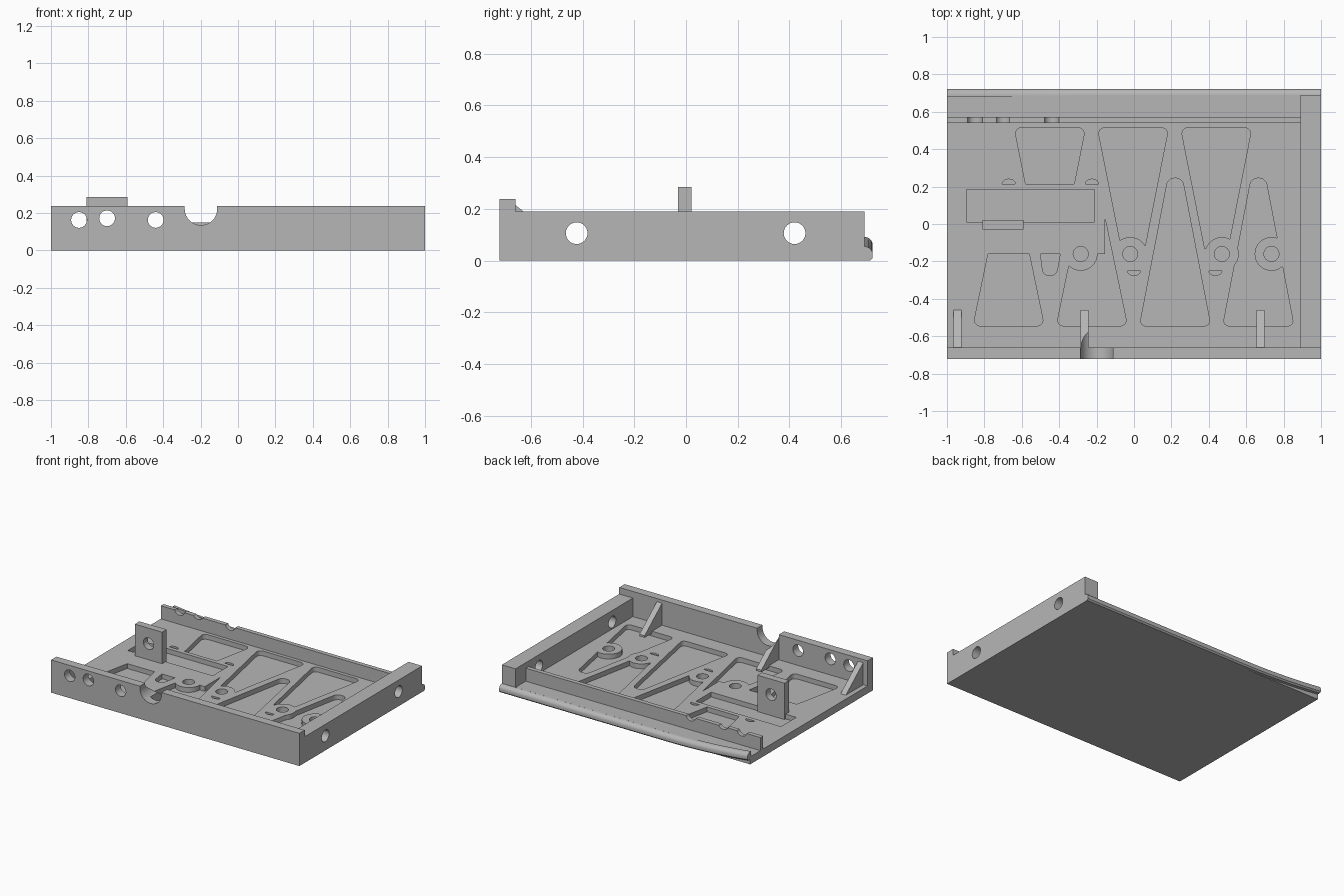
import bpy, bmesh, math
from mathutils import Matrix, Vector

if "Cube" in bpy.data.objects:
    bpy.data.objects.remove(bpy.data.objects["Cube"], do_unlink=True)

FLOOR = 0.055      # top of the base plate
POCKET = 0.02      # bottom of the lightening pockets

grey = bpy.data.materials.new("plain grey")
grey.use_nodes = True
grey.diffuse_color = (0.47, 0.47, 0.47, 1)
grey.node_tree.nodes["Principled BSDF"].inputs["Base Color"].default_value = (0.47, 0.47, 0.47, 1)


def make(name, bm):
    bmesh.ops.recalc_face_normals(bm, faces=bm.faces)
    mesh = bpy.data.meshes.new(name)
    bm.to_mesh(mesh)
    bm.free()
    mesh.materials.append(grey)
    obj = bpy.data.objects.new(name, mesh)
    bpy.context.collection.objects.link(obj)
    return obj


def box(name, x0, x1, y0, y1, z0, z1):
    bm = bmesh.new()
    size = Matrix.Diagonal((x1 - x0, y1 - y0, z1 - z0, 1))
    middle = Matrix.Translation(((x0 + x1) / 2, (y0 + y1) / 2, (z0 + z1) / 2))
    bmesh.ops.create_cube(bm, size=1, matrix=middle @ size)
    return make(name, bm)


def cylinder(name, centre, radius, depth, axis="Z"):
    bm = bmesh.new()
    turn = Matrix() if axis == "Z" else Matrix.Rotation(math.pi / 2, 4, "X" if axis == "Y" else "Y")
    bmesh.ops.create_cone(bm, cap_ends=True, segments=32, radius1=radius, radius2=radius,
                          depth=depth, matrix=Matrix.Translation(centre) @ turn)
    return make(name, bm)


def prism(name, points, z0, z1, rounded=(), radius=0.04):
    """Extrude an outline upward and round the chosen corners."""
    bm = bmesh.new()
    verts = [bm.verts.new((x, y, z0)) for x, y in points]
    face = bm.faces.new(verts)
    top = bmesh.ops.extrude_face_region(bm, geom=[face])["geom"]
    bmesh.ops.translate(bm, vec=(0, 0, z1 - z0), verts=[v for v in top if isinstance(v, bmesh.types.BMVert)])
    corners = [Vector((*points[i], 0)) for i in rounded]
    edges = [e for e in bm.edges if abs(e.verts[0].co.z - e.verts[1].co.z) > 0.001
             and any((e.verts[0].co.xy - c.xy).length < 1e-4 for c in corners)]
    if edges:
        bmesh.ops.bevel(bm, geom=edges, offset=radius, segments=6, profile=0.5, affect="EDGES")
    return make(name, bm)


def combine(obj, tool, operation="DIFFERENCE", keep=False):
    """Apply a boolean and, unless it is reused, remove the tool."""
    mod = obj.modifiers.new("boolean", "BOOLEAN")
    mod.operation, mod.object, mod.solver = operation, tool, "EXACT"
    bpy.context.view_layer.update()
    mesh = bpy.data.meshes.new_from_object(obj.evaluated_get(bpy.context.evaluated_depsgraph_get()))
    obj.modifiers.clear()
    obj.data = mesh
    if not keep:
        bpy.data.objects.remove(tool, do_unlink=True)


# Main slabs
plate = box("base_plate", -1, 1, -0.722, 0.69, 0, FLOOR)
front_wall = box("front_wall", -1, 1, -0.722, -0.66, 0, 0.238)
side_wall = box("left_wall", 0.89, 1, -0.66, 0.69, 0, 0.19)
rear_rail = box("rear_rail", -1, 0.89, 0.54, 0.572, 0.03, 0.15)
tab = box("upright_tab", -0.81, -0.59, -0.03, 0.022, 0.01, 0.285)


# Tapered pockets in the plate
def pocket(points, rounded=(), radius=0.04):
    combine(plate, prism("pocket_cutter", points, POCKET, 0.1, rounded, radius))


for x in (0.22, 0.665):        # pockets pointing to the back
    pocket([(x - 0.19, -0.545), (x + 0.19, -0.545), (x + 0.038, 0.245), (x - 0.038, 0.245)],
           (0, 1, 2, 3), 0.034)
for x in (-0.005, 0.44):       # pockets pointing to the front
    pocket([(x - 0.19, 0.515), (x - 0.062, -0.13), (x + 0.062, -0.13), (x + 0.19, 0.515)], (0, 3))
pocket([(-0.64, 0.515), (-0.58, 0.215), (-0.32, 0.215), (-0.26, 0.515)], (0, 3))
pocket([(-0.86, -0.545), (-0.48, -0.545), (-0.56, -0.16), (-0.78, -0.16)], (0, 1))
pocket([(-0.415, -0.545), (-0.035, -0.545), (-0.155, 0.03), (-0.155, -0.16), (-0.335, -0.16)], (0, 1))
pocket([(-0.895, 0.01), (-0.21, 0.01), (-0.21, 0.185), (-0.895, 0.185)])
pocket([(-0.50, -0.16), (-0.485, -0.275), (-0.415, -0.275), (-0.395, -0.16)], (1, 2), 0.03)


# Small half-round recesses
def half_round(x, y, radius, squash, way):
    arc = [math.pi * i / 8 for i in range(9)]
    pocket([(x + radius * math.cos(a), y + way * squash * math.sin(a)) for a in arc])


for x in (-0.67, -0.225):
    half_round(x, 0.215, 0.035, 0.025, 1)
for x in (0.0, 0.435):
    half_round(x, -0.252, 0.035, 0.023, -1)

# Round bosses, flush with the plate, with blind holes
for x in (-0.285, -0.02, 0.47, 0.735):
    combine(plate, cylinder("boss", (x, -0.16, (FLOOR + 0.01) / 2), 0.09, FLOOR - 0.01), "UNION")
    combine(plate, cylinder("hole_cutter", (x, -0.16, 0.06), 0.04, 0.09))

# Triangular gussets behind the front wall
gussets = []
for name, x in (("right", -0.965), ("middle", -0.285), ("left", 0.655)):
    bm = bmesh.new()
    outline = [(-0.665, 0.04), (-0.46, 0.04), (-0.46, FLOOR), (-0.66, 0.215), (-0.665, 0.215)]
    face = bm.faces.new([bm.verts.new((x, y, z)) for y, z in outline])
    side = bmesh.ops.extrude_face_region(bm, geom=[face])["geom"]
    bmesh.ops.translate(bm, vec=(0.042, 0, 0), verts=[v for v in side if isinstance(v, bmesh.types.BMVert)])
    gussets.append(make(name + "_gusset", bm))

# Bores that run front to back through wall, tab and rail
for x, z in ((-0.85, 0.163), (-0.7, 0.172), (-0.44, 0.163)):
    bore = cylinder("bore_cutter", (x, 0, z), 0.042, 2, "Y")
    combine(front_wall, bore, keep=True)
    if x == -0.7:
        combine(tab, bore, keep=True)
    combine(rear_rail, bore)

# Cross bores in the side wall
for y in (-0.423, 0.42):
    combine(side_wall, cylinder("bore_cutter", (0.95, y, 0.106), 0.042, 0.4, "X"))

# Open round notch in the front wall, biting into the middle gusset
notch = cylinder("notch_cutter", (-0.198, -0.66, 0.222), 0.087, 0.3, "Y")
combine(front_wall, notch, keep=True)
combine(gussets[1], notch)
combine(front_wall, box("notch_cutter", -0.285, -0.111, -0.8, -0.6, 0.222, 0.3))

# Rounded rear lip that curls upward at the right end
bm = bmesh.new()
section = [(0.68, 0.0), (0.712, 0.0), (0.722, 0.01)]
section += [(0.688 + 0.034 * math.cos(a), 0.025 + 0.03 * math.sin(a))
            for a in (math.pi / 2 * i / 6 for i in range(7))] + [(0.68, 0.055)]
stations = [1.0] + [-0.35 - 0.65 * i / 10 for i in range(11)]
rings = []
for x in stations:
    t = max(0, (-0.35 - x) / 0.65)
    rings.append([bm.verts.new((x, y, z + 0.037 * t * t)) for y, z in section])
for a, b in zip(rings, rings[1:]):
    for i in range(len(section)):
        j = (i + 1) % len(section)
        bm.faces.new((a[i], a[j], b[j], b[i]))
bm.faces.new(rings[0])
bm.faces.new(rings[-1])
lip = make("rear_lip", bm)

# Smooth the round surfaces, keep the edges crisp
bpy.ops.object.select_all(action="DESELECT")
for obj in [plate, front_wall, side_wall, rear_rail, tab, lip] + gussets:
    obj.select_set(True)
    bpy.context.view_layer.objects.active = obj
bpy.ops.object.shade_smooth_by_angle(angle=math.radians(30))
